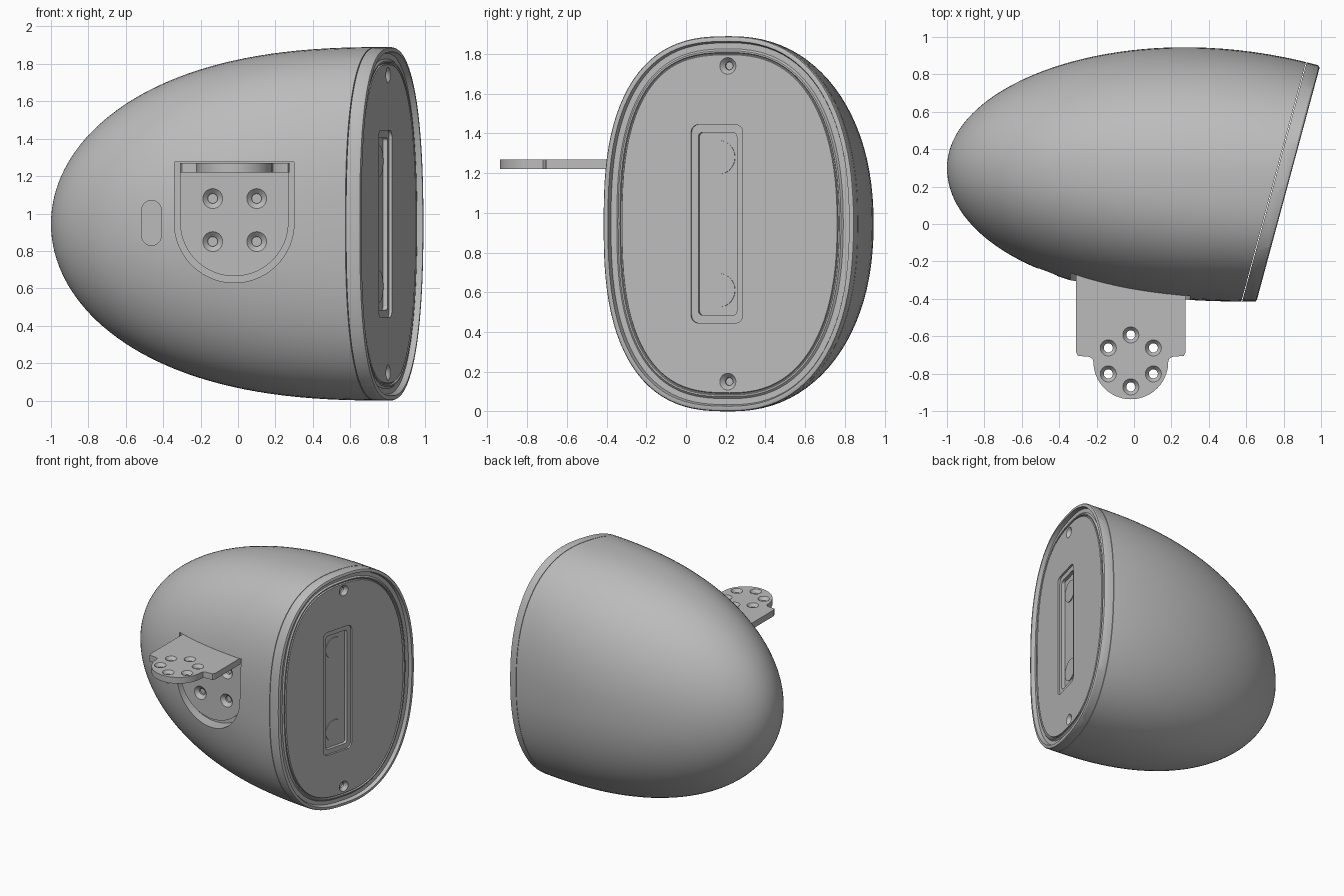
import bpy, bmesh, math
from mathutils import Matrix, Vector

cube = bpy.data.objects.get("Cube")
if cube:
    bpy.data.objects.remove(cube, do_unlink=True)

grey = bpy.data.materials.new("plain_grey")
grey.use_nodes = True
colour = (0.5, 0.5, 0.5, 1)
grey.diffuse_color = colour
grey.node_tree.nodes["Principled BSDF"].inputs["Base Color"].default_value = colour

# Slanted opening frame: local x across, local y up, local z outward
tilt = math.atan2(0.34, 1.26)
normal = Vector((math.cos(tilt), -math.sin(tilt), 0))
centre = Vector((0.826, 0.22, 0.945))
opening = Matrix.Translation(centre) @ Matrix((
    (math.sin(tilt), 0, normal.x, 0),
    (math.cos(tilt), 0, normal.y, 0),
    (0, 1, 0, 0), (0, 0, 0, 1)))
# Front frame: local x right, local y up, local z toward the front
front = Matrix(((1, 0, 0, 0), (0, 0, -1, 0), (0, 1, 0, 0), (0, 0, 0, 1)))
flat = Matrix.Identity(4)


def loft_mesh(rings, matrix=flat):
    bm = bmesh.new()
    loops = [[bm.verts.new(matrix @ Vector(p)) for p in ring] for ring in rings]
    n = len(loops[0])
    for a, b in zip(loops, loops[1:]):
        for i in range(n):
            j = (i + 1) % n
            bm.faces.new((a[i], a[j], b[j], b[i]))
    bm.faces.new(loops[0])
    bm.faces.new(loops[-1])
    bmesh.ops.recalc_face_normals(bm, faces=bm.faces)
    return bm


def to_object(name, bm):
    mesh = bpy.data.meshes.new(name)
    bm.to_mesh(mesh)
    bm.free()
    mesh.materials.append(grey)
    obj = bpy.data.objects.new(name, mesh)
    bpy.context.scene.collection.objects.link(obj)
    return obj


def prism(name, outline, low, high, matrix=flat):
    return to_object(name, loft_mesh([[(x, y, z) for x, y in outline] for z in (low, high)], matrix))


def arc(cx, cy, r, start, end, steps=24):
    angles = [math.radians(start + (end - start) * i / steps) for i in range(steps + 1)]
    return [(cx + r * math.cos(a), cy + r * math.sin(a)) for a in angles]


def rounded(cx, cy, w, h, r):
    points = []
    for k, (sx, sy) in enumerate(((1, 1), (-1, 1), (-1, -1), (1, -1))):
        points += arc(cx + sx * (w / 2 - r), cy + sy * (h / 2 - r), r, k * 90, k * 90 + 90, 8)
    return points


def tongue(half, bottom, top):
    return arc(-0.02, bottom + half, half, 180, 360, 40) + [(half - 0.02, top), (-half - 0.02, top)]


def screw_hole(x, y, top, wide, narrow, depth, bottom, matrix):
    rise = 0.01
    flare = wide + rise * (wide - narrow) / depth
    rings = [[(px, py, z) for px, py in arc(x, y, r, 0, 348.75, 31)]
             for r, z in ((flare, top + rise), (narrow, top - depth), (narrow, bottom))]
    return to_object("hole_cutter", loft_mesh(rings, matrix))


def carve(obj, cutters):
    bpy.context.view_layer.objects.active = obj
    for cutter in cutters:
        mod = obj.modifiers.new("cut", "BOOLEAN")
        mod.operation = "DIFFERENCE"
        mod.solver = "EXACT"
        mod.object = cutter
        bpy.ops.object.modifier_apply(modifier=mod.name)
        bpy.data.objects.remove(cutter, do_unlink=True)


# Egg-shaped housing sections
def dome(s, power):
    return math.sqrt(1 - max(0, 1 - s) ** power)


def section(x):
    s = x + 1
    mid = 0.30 - 0.045 * s
    near = mid - (0.30 - 0.715 * dome(s / 1.65, 2.4))
    far = 0.30 + 0.645 * dome(s / 1.27, 2) - 0.1 * (max(0, x - 0.27) / 0.73) ** 2 - mid
    height = 0.945 * dome(s / 1.8, 2.45)
    ring = []
    for i in range(96):
        a = 2 * math.pi * i / 96
        c, v = math.cos(a), math.sin(a)
        width, e = (far, 2 / (2 + 0.15 * s)) if c > 0 else (near, 2 / (2 + 0.37 * s))
        ring.append((x, mid + math.copysign(abs(c) ** e, c) * width,
                     0.945 + math.copysign(abs(v) ** e, v) * height))
    return ring


def slice_at(bm, offset, direction):
    cut = bmesh.ops.bisect_plane(
        bm, geom=bm.verts[:] + bm.edges[:] + bm.faces[:], dist=1e-5,
        plane_co=centre + normal * offset, plane_no=normal * direction, clear_outer=True)
    edges = [e for e in cut["geom_cut"] if isinstance(e, bmesh.types.BMEdge)]
    verts = list({v for e in edges for v in e.verts})
    bmesh.ops.remove_doubles(bm, verts=verts, dist=0.003)
    edges = [e for e in bm.edges if e.is_boundary]
    cap = bmesh.ops.contextual_create(bm, geom=edges)["faces"]
    bmesh.ops.recalc_face_normals(bm, faces=bm.faces)
    return cap[0]


def housing():
    return loft_mesh([section(-1 + 2.08 * (0.006 + 0.994 * i / 44) ** 2) for i in range(45)])


# Main shell with mount recess and side slot
bm = housing()
slice_at(bm, -0.078, 1)
shell = to_object("shell", bm)
carve(shell, [
    prism("recess_cutter", tongue(0.32, 0.63, 1.275), 0.25, 0.7, front),
    prism("slot_cutter", rounded(-0.4625, 0.95, 0.105, 0.24, 0.052), 0.2, 0.7, front)])

# Rim and end panel, stepped inward from the outer edge
bm = housing()
slice_at(bm, -0.074, -1)
cap = slice_at(bm, -0.012, 1)
for thickness, depth in ((0.004, 0.008), (0.010, 0.004), (0.012, 0), (0.008, -0.03),
                         (0.03, 0), (0.01, 0.01), (0.008, 0),
                         (0.004, -0.01), (0.004, 0), (0.004, 0.01)):
    bmesh.ops.inset_individual(bm, faces=[cap], thickness=thickness, depth=depth,
                               use_even_offset=True)
rim = to_object("rim_and_panel", bm)
carve(rim, [
    prism("bay_cutter", rounded(-0.0725, 0, 0.27, 1.0, 0.04), -0.035, 0.05, opening),
    prism("bay_floor_cutter", rounded(-0.0725, 0, 0.2, 0.92, 0.02), -0.06, 0.04, opening)]
    + [screw_hole(-0.015, y, -0.02, 0.042, 0.02, 0.025, -0.06, opening) for y in (-0.795, 0.795)])

# Round pads in the panel bay
pads = [prism(f"bay_pad_{side}", arc(-0.0725, y, 0.085, 0, 352.5, 47), -0.065, -0.054, opening)
        for side, y in (("lower", -0.335), ("upper", 0.335))]

# Mount plate in the recess
plate = prism("mount_plate", tongue(0.29, 0.665, 1.25), 0.245, 0.29, front)
carve(plate, [screw_hole(x, z, 0.29, 0.053, 0.026, 0.025, 0.22, front)
              for x in (-0.135, 0.1) for z in (0.85, 1.08)])

# Projecting arm with a ring of six holes
left = [(-0.31, -0.25), (-0.31, -0.685), (-0.30, -0.705), (-0.24, -0.71), (-0.222, -0.72)]
right = [(-0.034 - x, y) for x, y in reversed(left)]
arm = prism("mount_arm", left + arc(-0.017, -0.737, 0.2, 180, 360, 40) + right, 1.22, 1.27)
carve(arm, [screw_hole(-0.017 + 0.139 * math.cos(a), -0.732 + 0.139 * math.sin(a),
                       1.27, 0.043, 0.024, 0.025, 1.2, flat)
            for a in [math.radians(30 + 60 * i) for i in range(6)]])

for obj in [shell, rim, plate, arm] + pads:
    bpy.ops.object.select_all(action="DESELECT")
    obj.select_set(True)
    bpy.context.view_layer.objects.active = obj
    bpy.ops.object.shade_smooth_by_angle(angle=math.radians(30))
